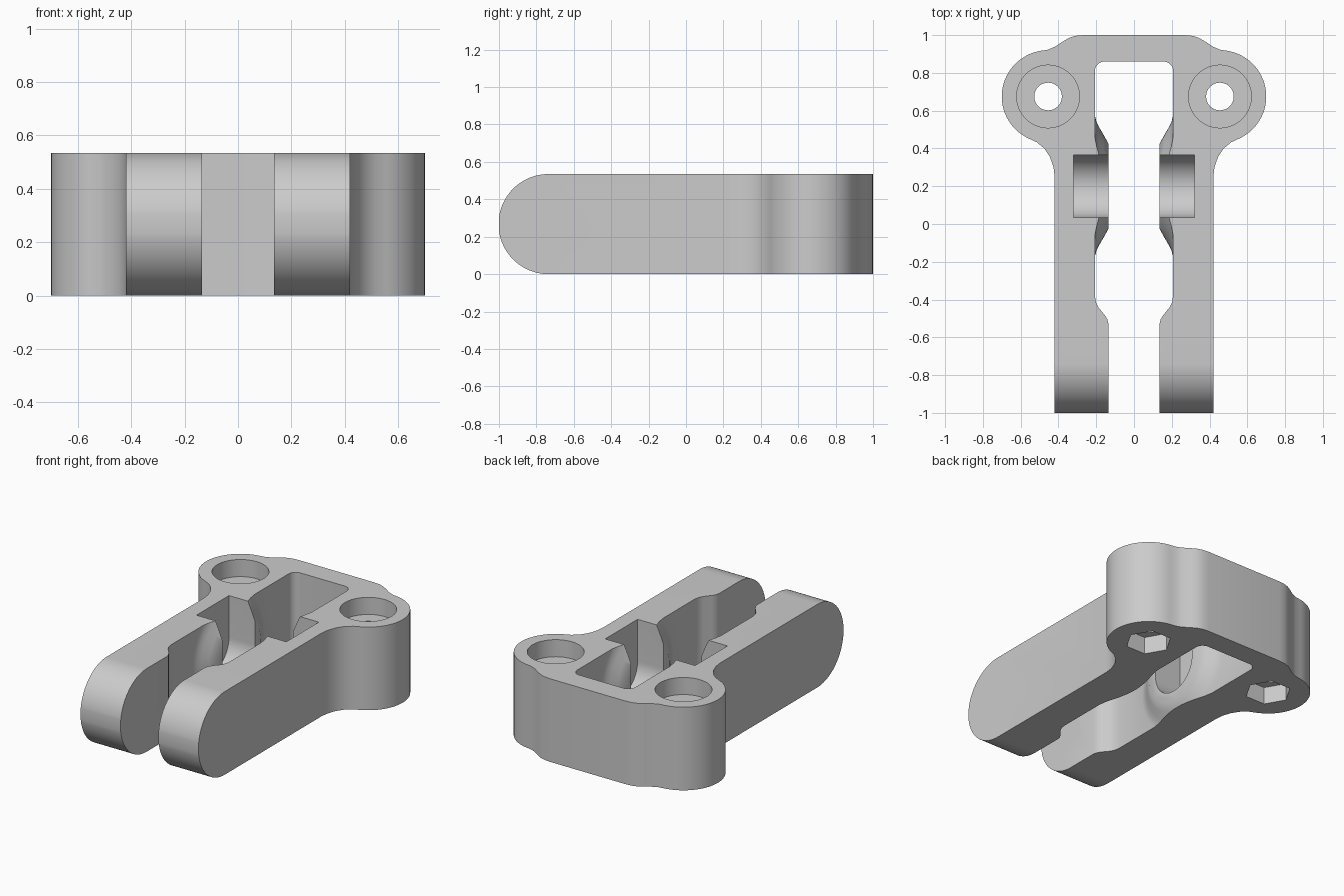
import bpy, bmesh, math
from mathutils import Matrix, Vector

cube = bpy.data.objects.get("Cube")
if cube:
    bpy.data.objects.remove(cube, do_unlink=True)

HEIGHT = 0.535
MID = HEIGHT / 2
BOLT_X, BOLT_Y, PIN_Y, BOSS_Y = 0.455, 0.675, -0.735, 0.2
ALONG_X = Matrix(((0, 0, 1), (1, 0, 0), (0, 1, 0))).to_4x4()   # profile (y, z) swept along x

grey = bpy.data.materials.new("plain grey")
grey.use_nodes = True
grey.diffuse_color = (0.6, 0.6, 0.6, 1)
grey.node_tree.nodes["Principled BSDF"].inputs["Base Color"].default_value = grey.diffuse_color


def arc(cx, cy, r, start, end, steps=24):
    angles = [math.radians(start + (end - start) * i / steps) for i in range(steps + 1)]
    return [(cx + r * math.cos(a), cy + r * math.sin(a)) for a in angles]


def circle(cx, cy, r, sides=64):
    return arc(cx, cy, r, 0, 360, sides)[:-1]


def mirrored(half):
    return half + [(-x, y) for x, y in reversed(half)]


def finish(name, bm):
    bmesh.ops.recalc_face_normals(bm, faces=bm.faces)
    mesh = bpy.data.meshes.new(name)
    bm.to_mesh(mesh)
    bm.free()
    mesh.materials.append(grey)
    obj = bpy.data.objects.new(name, mesh)
    bpy.context.collection.objects.link(obj)
    return obj


def prism(name, profile, low, high, frame=Matrix()):
    bm = bmesh.new()
    face = bm.faces.new([bm.verts.new((x, y, low)) for x, y in profile])
    top = bmesh.ops.extrude_face_region(bm, geom=[face])["geom"]
    bmesh.ops.translate(bm, vec=(0, 0, high - low),
                        verts=[v for v in top if isinstance(v, bmesh.types.BMVert)])
    bm.transform(frame)
    return finish(name, bm)


def flared_boss(side):
    # revolved about the cross axis, its face towards the slot
    rings = [(0.225, 0.135), (0.27, 0.16), (0.315, 0.186), (0.34, 0.198), (0.372, 0.207), (0.372, 0.3)]
    bm = bmesh.new()
    loops = [[bm.verts.new((side * x, BOSS_Y + y, MID + z)) for y, z in circle(0, 0, r, 96)]
             for r, x in rings]
    for a, b in zip(loops, loops[1:]):
        for i in range(len(a)):
            j = (i + 1) % len(a)
            bm.faces.new((a[i], a[j], b[j], b[i]))
    bm.faces.new(loops[0])
    bm.faces.new(loops[-1])
    return finish("boss_form", bm)


def combine(target, tool, operation="DIFFERENCE"):
    mod = target.modifiers.new("cut", "BOOLEAN")
    mod.operation, mod.solver, mod.object = operation, "EXACT", tool
    bpy.context.view_layer.objects.active = target
    bpy.ops.object.modifier_apply(modifier=mod.name)
    bpy.data.objects.remove(tool, do_unlink=True)


# Body: arms and two bolt lobes in plan
outline = [(0.42, -1), (0.42, 0.25), (0.426, 0.3), (0.445, 0.355), (0.475, 0.4), (0.515, 0.433)]
outline += arc(BOLT_X, BOLT_Y, 0.245, -65, 80, 40)
outline += [(0.455, 0.923), (0.42, 0.938), (0.38, 0.964), (0.345, 0.985), (0.31, 0.996), (0.27, 1)]
body = prism("clevis_body", mirrored(outline), 0, HEIGHT)

# Rounded arm ends
side = arc(PIN_Y, MID, MID, 90, 270, 48) + [(1.1, 0), (1.1, HEIGHT)]
combine(body, prism("side_form", side, -1, 1, ALONG_X), "INTERSECT")

# Central slot, leaving the two flared bosses standing
slot = [(0.135, -1.1), (0.135, -0.53), (0.141, -0.505), (0.155, -0.482), (0.188, -0.442),
        (0.202, -0.415), (0.207, -0.38)] + arc(0.157, 0.81, 0.05, 0, 90, 10)
slot_form = prism("slot_form", mirrored(slot), -0.1, HEIGHT + 0.1)
for sign in (-1, 1):
    combine(slot_form, flared_boss(sign))
combine(body, slot_form)

# Round-bottomed axle seats, open at the top
seat = arc(BOSS_Y, MID, 0.165, 180, 360, 40) + [(BOSS_Y + 0.165, 0.7), (BOSS_Y - 0.165, 0.7)]
combine(body, prism("seat_form", seat, -0.32, 0.32, ALONG_X))

# Bolt holes with round recesses above and hexagonal nut recesses below
for sign in (-1, 1):
    x = sign * BOLT_X
    combine(body, prism("hole_form", circle(x, BOLT_Y, 0.073), -0.1, 0.7))
    combine(body, prism("recess_form", circle(x, BOLT_Y, 0.166), HEIGHT - 0.11, 0.7))
    combine(body, prism("nut_form", circle(x, BOLT_Y, 0.135, 6), -0.1, 0.11))

# Cross pin hole: round recess on the left arm, hexagonal on the right
combine(body, prism("pin_form", circle(PIN_Y, MID, 0.073), -0.6, 0.6, ALONG_X))
combine(body, prism("pin_recess_form", circle(PIN_Y, MID, 0.146), 0.31, 0.6, ALONG_X))
combine(body, prism("pin_nut_form", circle(PIN_Y, MID, 0.135, 6), -0.6, -0.31, ALONG_X))

bpy.ops.object.select_all(action="DESELECT")
body.select_set(True)
bpy.context.view_layer.objects.active = body
bpy.ops.object.shade_smooth_by_angle(angle=math.radians(30))
